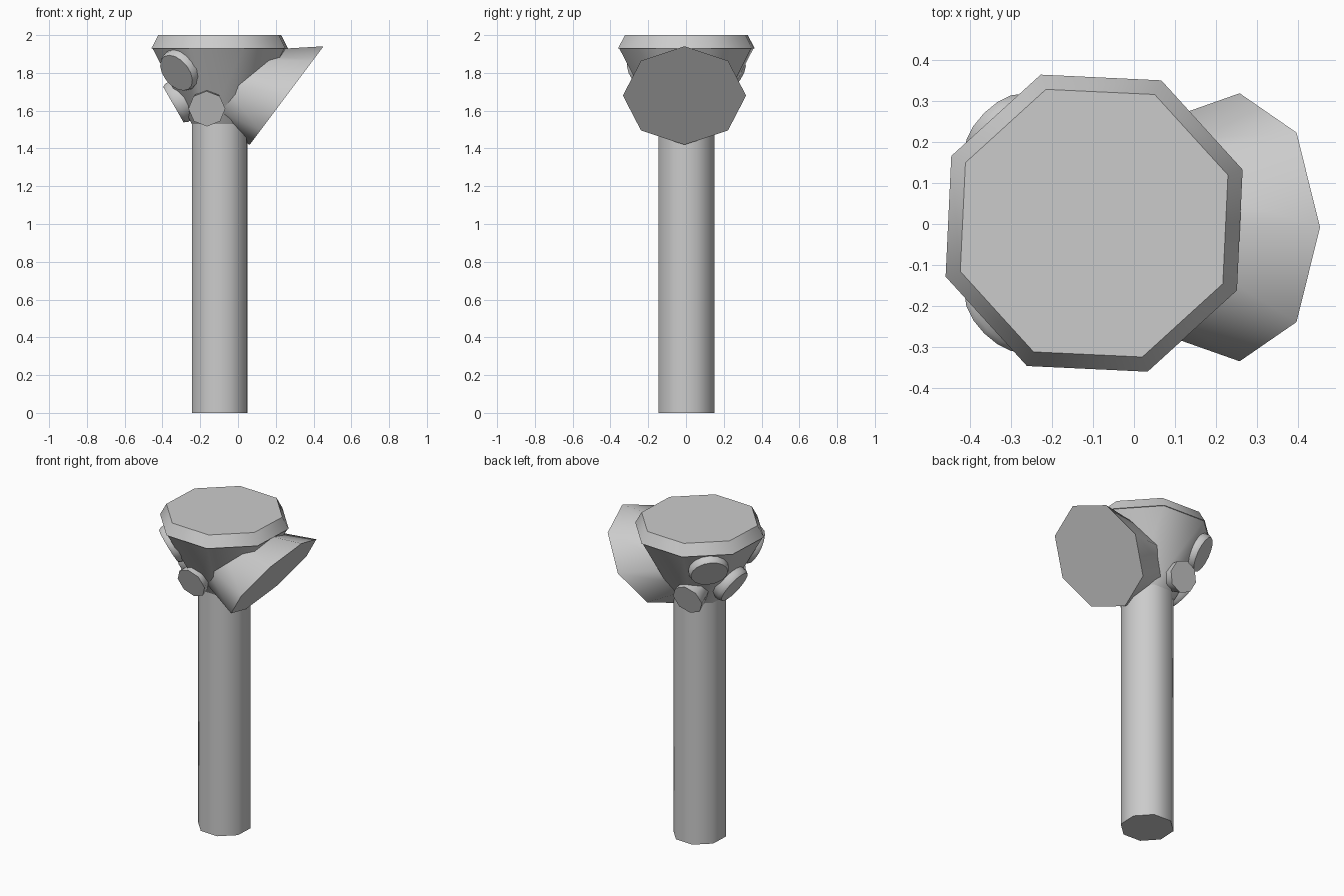
import bpy, bmesh
from math import cos, sin, pi, radians
from mathutils import Vector

if "Cube" in bpy.data.objects:
    bpy.data.objects.remove(bpy.data.objects["Cube"])


def loft(name, rings, sides, turn=0.0, smooth=50):
    """Capped tube through rings of (centre, normal, radius)."""
    bm = bmesh.new()
    loops = []
    for centre, normal, radius in rings:
        n = Vector(normal).normalized()
        ref = Vector((0, 1, 0)) if abs(n.z) > 0.95 else Vector((0, 0, 1))
        if abs(n.z) > 0.95:
            v = ref
        else:
            v = (ref - n * ref.dot(n)).normalized()
        u = v.cross(n)
        c = Vector(centre)
        loops.append([bm.verts.new(c + radius * (
            u * cos(turn + 2 * pi * i / sides) + v * sin(turn + 2 * pi * i / sides)))
            for i in range(sides)])
    for a, b in zip(loops, loops[1:]):
        for i in range(sides):
            j = (i + 1) % sides
            bm.faces.new((a[i], a[j], b[j], b[i]))
    bm.faces.new(loops[0][::-1])
    bm.faces.new(loops[-1])
    bmesh.ops.recalc_face_normals(bm, faces=bm.faces[:])
    mesh = bpy.data.meshes.new(name)
    bm.to_mesh(mesh)
    bm.free()
    obj = bpy.data.objects.new(name, mesh)
    bpy.context.collection.objects.link(obj)
    bpy.ops.object.select_all(action='DESELECT')
    obj.select_set(True)
    bpy.context.view_layer.objects.active = obj
    bpy.ops.object.shade_smooth_by_angle(angle=radians(smooth))
    return obj


AX, AY = -0.097, 0.002
UP = (0, 0, 1)
TURN = radians(19.8)


def upright(name, profile):
    loft(name, [((AX, AY, z), UP, r) for r, z in profile], 8, TURN)


# Handle, flared head and bevelled top plate
upright("handle", [(0.157, 0), (0.157, 1.53)])
upright("flared_head", [(0.157, 1.53), (0.378, 1.93)])
upright("top_plate", [(0.384, 1.93), (0.346, 2.0)])

# Large slanted horn on the right, narrowing into the head
tilt = (0.8, 0, -0.6)
loft("side_horn", [((-0.1, -0.008, 1.755), tilt, 0.20),
                   ((0.257, -0.008, 1.68), tilt, 0.326)], 8, 0)

# Small octagonal knobs at front and back
for name, x, s, z in (("front_knob", -0.165, -1, 1.61), ("back_knob", -0.175, 1, 1.595)):
    n = Vector((-0.05, 0.95 * s, -0.3)).normalized()
    tip = Vector((x, 0.235 * s, z))
    loft(name, [(tip - n * 0.15, n, 0.07), (tip, n, 0.098)], 8, 0)

# Round buttons lying on the flared face
for name, azimuth, dist, z in (("front_button", 225, 0.325, 1.80),
                               ("left_button", 180, 0.245, 1.632),
                               ("back_button", 135, 0.325, 1.80)):
    a = radians(azimuth)
    n = Vector((0.87 * cos(a), 0.87 * sin(a), -0.5)).normalized()
    tip = Vector((AX + dist * cos(a), AY + dist * sin(a), z))
    loft(name, [(tip - n * 0.07, n, 0.115), (tip - n * 0.02, n, 0.118),
                (tip, n, 0.108)], 16, 0, 35)
